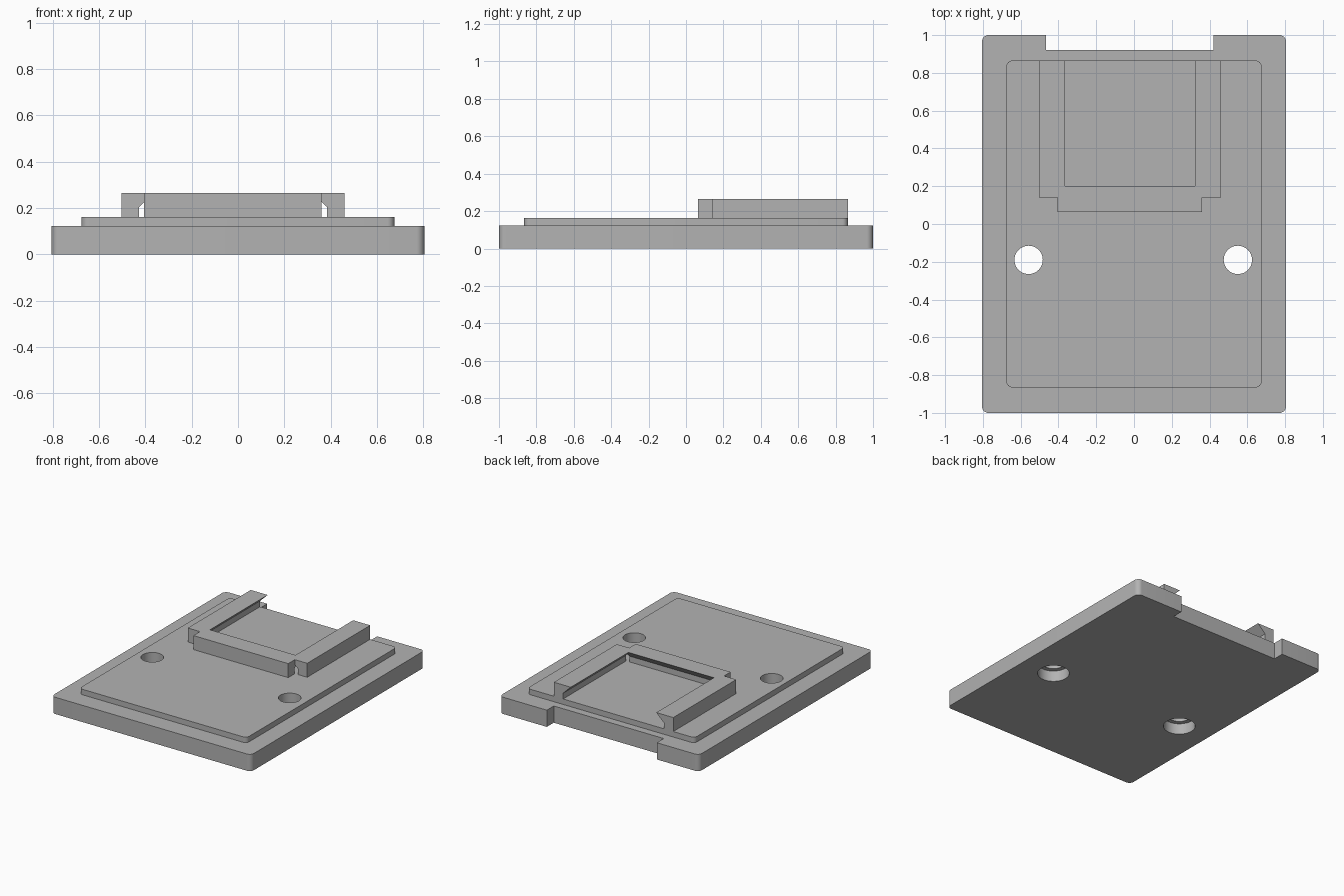
import bpy
import bmesh
from math import radians
from mathutils import Vector

cube = bpy.data.objects.get("Cube")
if cube:
    bpy.data.objects.remove(cube, do_unlink=True)

grey = bpy.data.materials.new("plain_grey")
grey.use_nodes = True
colour = (0.45, 0.45, 0.45, 1)
grey.diffuse_color = colour
grey.node_tree.nodes["Principled BSDF"].inputs["Base Color"].default_value = colour


def prism(name, points, direction):
    """Sweep a closed 3D outline along a direction."""
    bm = bmesh.new()
    face = bm.faces.new([bm.verts.new(p) for p in points])
    grown = bmesh.ops.extrude_face_region(bm, geom=[face])["geom"]
    moved = [v for v in grown if isinstance(v, bmesh.types.BMVert)]
    bmesh.ops.translate(bm, verts=moved, vec=Vector(direction))
    bmesh.ops.recalc_face_normals(bm, faces=bm.faces)
    mesh = bpy.data.meshes.new(name)
    bm.to_mesh(mesh)
    bm.free()
    mesh.materials.append(grey)
    obj = bpy.data.objects.new(name, mesh)
    bpy.context.collection.objects.link(obj)
    return obj


def slab(name, x0, x1, y0, y1, z0, z1, radius=0):
    """Box with optionally rounded vertical corners."""
    obj = prism(name, [(x0, y0, z0), (x1, y0, z0), (x1, y1, z0), (x0, y1, z0)],
                (0, 0, z1 - z0))
    if radius:
        bm = bmesh.new()
        bm.from_mesh(obj.data)
        upright = [e for e in bm.edges
                   if abs(e.verts[0].co.z - e.verts[1].co.z) > 0.01]
        bmesh.ops.bevel(bm, geom=upright, offset=radius, segments=8,
                        profile=0.5, affect="EDGES")
        bm.to_mesh(obj.data)
        bm.free()
    return obj


def combine(target, other, operation):
    mod = target.modifiers.new(operation.lower(), "BOOLEAN")
    mod.operation = operation
    mod.solver = "EXACT"
    mod.object = other
    bpy.context.view_layer.objects.active = target
    bpy.ops.object.modifier_apply(modifier=mod.name)
    bpy.data.objects.remove(other, do_unlink=True)


def drill(target, x, radius, z0, z1):
    bpy.ops.mesh.primitive_cylinder_add(
        vertices=48, radius=radius, depth=z1 - z0,
        location=(x, -0.19, (z0 + z1) / 2))
    cutter = bpy.context.object
    cutter.data.materials.append(grey)
    cutter.hide_render = True
    combine(target, cutter, "DIFFERENCE")


# Base with a raised panel and a notch in the back edge
BASE_TOP, PANEL_TOP, RAIL_TOP = 0.122, 0.162, 0.264
base = slab("base_plate", -0.805, 0.805, -1, 1, 0, BASE_TOP, 0.035)
panel = slab("raised_panel", -0.675, 0.675, -0.865, 0.865, 0.08, PANEL_TOP, 0.03)
combine(base, panel, "UNION")
notch = slab("notch_cutter", -0.465, 0.422, 0.92, 1.1, -0.1, 0.3)
combine(base, notch, "DIFFERENCE")

# Counterbored screw holes
for x in (-0.558, 0.55):
    drill(base, x, 0.075, -0.1, 0.3)
    drill(base, x, 0.107, -0.1, 0.08)

# Undercut holder: two side rails joined by a front bar
SECTION = [(0, PANEL_TOP), (0.075, PANEL_TOP), (0.075, 0.204),
           (0.137, RAIL_TOP), (0, RAIL_TOP)]
holder = prism("rail_holder", [(-0.503 + w, 0.14, z) for w, z in SECTION],
               (0, 0.725, 0))
right = prism("side_rail", [(0.46 - w, 0.14, z) for w, z in SECTION],
              (0, 0.725, 0))
bar = prism("front_bar", [(-0.405, 0.064 + w, z) for w, z in SECTION],
            (0.765, 0, 0))
combine(holder, bar, "UNION")
combine(holder, right, "UNION")

for obj in (base, holder):
    bpy.ops.object.select_all(action="DESELECT")
    obj.select_set(True)
    bpy.context.view_layer.objects.active = obj
    bpy.ops.object.shade_smooth_by_angle(angle=radians(30))
